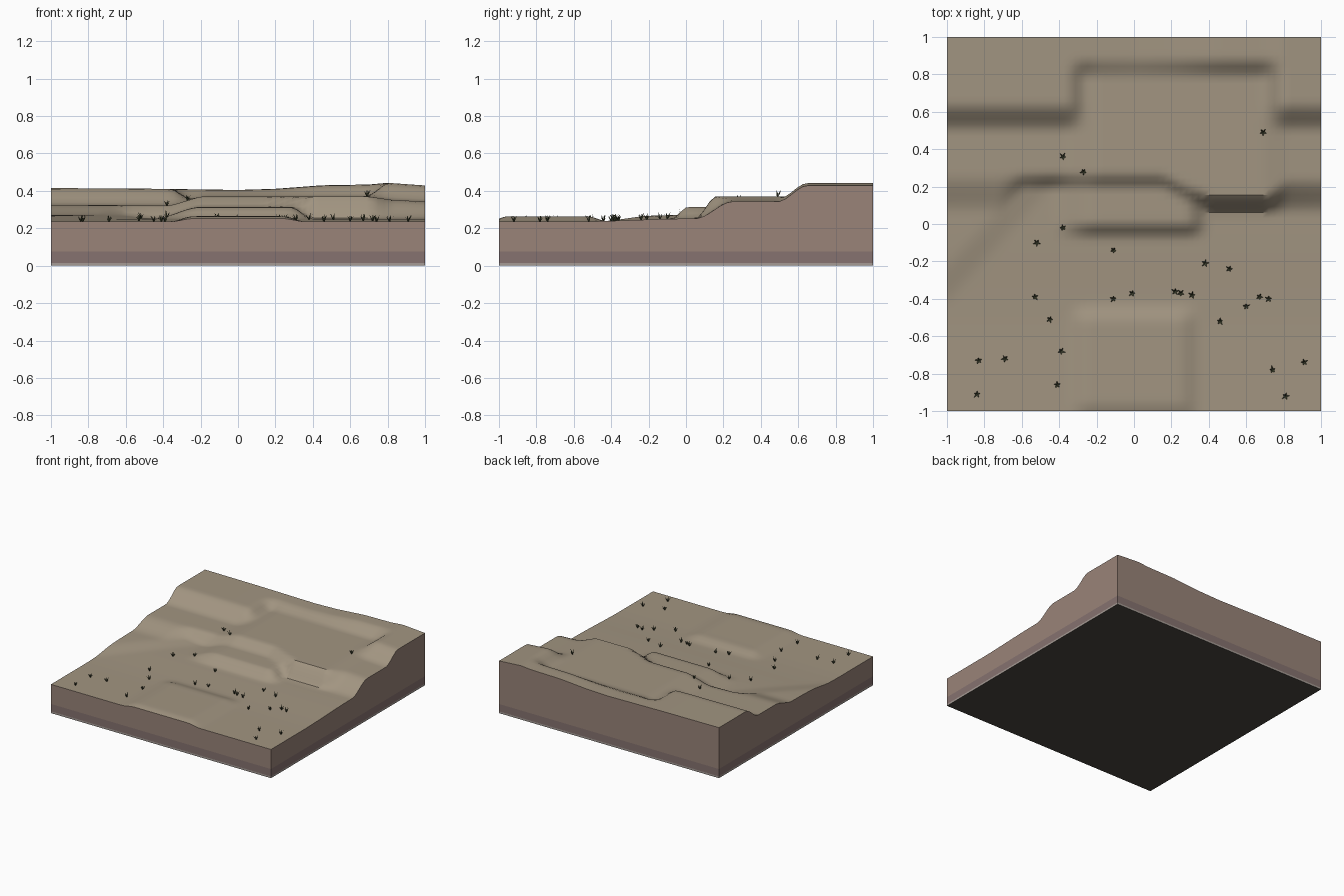
import bpy, bmesh, math, random
from mathutils import Vector

if "Cube" in bpy.data.objects:
    bpy.data.objects.remove(bpy.data.objects["Cube"])

random.seed(4)
N = 64  # terrain grid cells per side


def material(name, rgb):
    m = bpy.data.materials.new(name)
    m.diffuse_color = (*rgb, 1)
    m.use_nodes = True
    m.node_tree.nodes["Principled BSDF"].inputs["Base Color"].default_value = m.diffuse_color
    return m


def make_object(name, bm, mats):
    me = bpy.data.meshes.new(name)
    bm.to_mesh(me)
    bm.free()
    ob = bpy.data.objects.new(name, me)
    bpy.context.collection.objects.link(ob)
    for m in mats:
        me.materials.append(m)
    return ob


def step(v, a, b):
    t = min(max((v - a) / (b - a), 0), 1)
    return t * t * (3 - 2 * t)


def lerp(a, b, t):
    return a + (b - a) * t


def along(x, points):
    # piecewise linear value along x
    for (x0, a), (x1, b) in zip(points, points[1:]):
        if x <= x1:
            return lerp(a, b, (x - x0) / (x1 - x0))
    return points[-1][1]


FOOT = [(-1, .05), (-.72, .05), (-.6, .19), (.15, .19), (.4, .05), (1, .05)]
LIP = [(-1, .27), (.15, .27), (.4, .16), (.72, .16), (.82, .25), (1, .25)]
PLATEAU = [(-1, .325), (-.36, .322), (-.2, .37), (.7, .37), (.82, .352), (1, .343)]
SUMMIT = [(-1, .415), (-.5, .412), (0, .405), (.2, .411), (.45, .43), (.7, .434), (.8, .443), (1, .429)]


def height(x, y):
    # low ground with a gentle diagonal fold
    h = .236 + .016 * step(y, -.6, .05)
    h += .02 * step(y + .32 - 1.1 * (x + 1), -.13, .13)* (1 - step(x, -.55, -.3))
    # front mound
    h += .028 * (step(x, -.36, -.24) * (1 - step(x, .24, .36))
                 * (1 - step(y, -.53, -.42)) * step(y, -1.06, -.95))
    # middle terrace
    h += .062 * step(x, -.45, -.2) * (1 - step(x, .28, .4)) * step(y, -.08, .01)
    # plateau
    h = lerp(h, along(x, PLATEAU), step(y, along(x, FOOT), along(x, LIP)))
    # summit with a recessed bay
    bay = step(x, -.36, -.23) * (1 - step(x, .67, .81))
    rise = lerp(step(y, .49, .65), step(y, .78, .89), bay)
    return lerp(h, along(x, SUMMIT), rise)


# Terrain surface
top = material("dry_ground", (.36, .30, .22))
bm = bmesh.new()
bmesh.ops.create_grid(bm, x_segments=N, y_segments=N, size=1)
for v in bm.verts:
    v.co.z = height(v.co.x, v.co.y)
terrain = make_object("terrain_surface", bm, [top])
bpy.context.view_layer.objects.active = terrain
terrain.select_set(True)
bpy.ops.object.shade_smooth_by_angle(angle=math.radians(40))

# Cut earth walls in three strata, closed by the underside
strata = [material("bedrock", (.38, .33, .30)), material("clay", (.24, .17, .16)),
          material("soil", (.32, .23, .19)), material("underside", (.07, .06, .05))]
loop = []
for i in range(N):
    loop.append((-1 + 2 * i / N, -1))
for k in range(3):
    loop += [(-y, x) for x, y in loop[-N:]]
bm = bmesh.new()
rings = [[bm.verts.new((x, y, z)) for x, y in loop] for z in (0, .015, .075)]
rings.append([bm.verts.new((x, y, height(x, y))) for x, y in loop])
for s in range(3):
    lo, hi = rings[s], rings[s + 1]
    for i in range(len(loop)):
        j = (i + 1) % len(loop)
        bm.faces.new((lo[i], lo[j], hi[j], hi[i])).material_index = s
bm.faces.new(rings[0][::-1]).material_index = 3
make_object("earth_block", bm, strata)

# Grass tufts: fans of thin leaning blades
TUFTS = [(-.84, -.91), (-.83, -.73), (-.69, -.72), (-.41, -.86), (-.39, -.68), (-.45, -.51),
         (-.53, -.39), (-.52, -.10), (-.38, -.02), (-.11, -.14), (-.11, -.40), (-.01, -.37),
         (.22, -.36), (.25, -.37), (.31, -.38), (.46, -.52), (.38, -.21), (.51, -.24),
         (.60, -.44), (.67, -.39), (.72, -.40), (.74, -.78), (.91, -.74), (.81, -.92),
         (-.38, .36), (-.27, .28), (.69, .49)]
bm = bmesh.new()
for x, y in TUFTS:
    base = Vector((x, y, height(x, y) - .002))
    turn = random.uniform(0, 6.28)
    for k in range(5):
        a = turn + k * math.tau / 5
        out = Vector((math.cos(a), math.sin(a), 0))
        side = Vector((-out.y, out.x, 0)) * .004
        tall = random.uniform(.026, .042)
        mid = base + out * .010 + Vector((0, 0, tall * .5))
        tip = base + out * random.uniform(.014, .024) + Vector((0, 0, tall))
        b0, b1, m0, m1, t = [bm.verts.new(p) for p in
                             (base - side, base + side, mid - side, mid + side, tip)]
        bm.faces.new((b0, b1, m1, m0))
        bm.faces.new((m0, m1, t))
make_object("grass_tufts", bm, [material("grass", (.07, .08, .04))])
